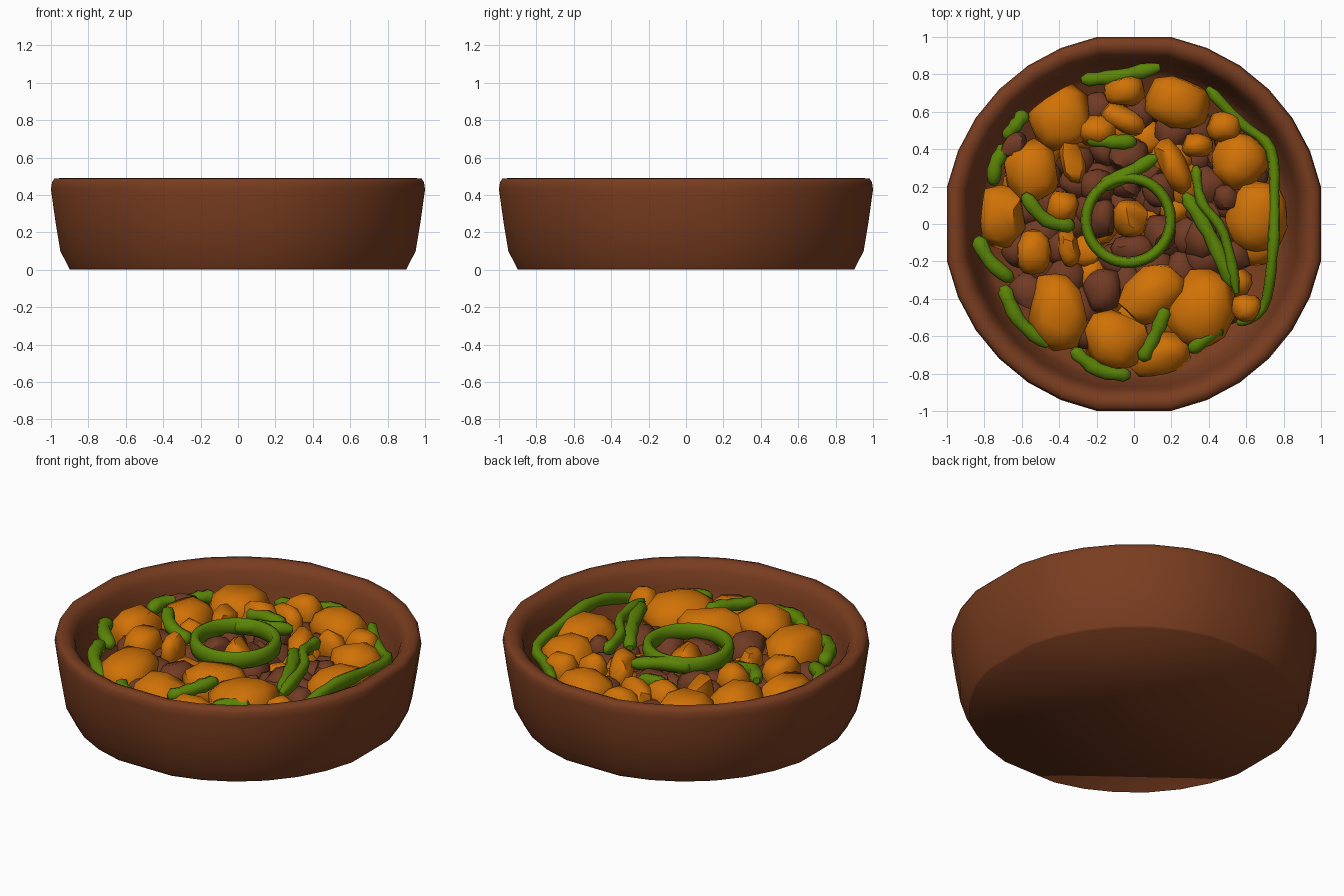
import bpy, bmesh, math, random
from mathutils import Vector, Matrix

if "Cube" in bpy.data.objects:
    bpy.data.objects.remove(bpy.data.objects["Cube"])

random.seed(7)


def material(name, rgb):
    m = bpy.data.materials.new(name)
    m.diffuse_color = (*rgb, 1)
    m.use_nodes = True
    m.node_tree.nodes["Principled BSDF"].inputs["Base Color"].default_value = m.diffuse_color
    return m


CLAY = material("clay brown", (0.19, 0.046, 0.014))
MEAT = material("meat brown", (0.165, 0.044, 0.018))
POTATO = material("potato orange", (0.63, 0.168, 0.002))
GREEN = material("pepper green", (0.105, 0.23, 0.002))


def finish(bm, name, mat, angle):
    bmesh.ops.recalc_face_normals(bm, faces=bm.faces)
    me = bpy.data.meshes.new(name)
    bm.to_mesh(me)
    bm.free()
    me.materials.append(mat)
    me.shade_smooth()
    me.set_sharp_from_angle(angle=math.radians(angle))
    ob = bpy.data.objects.new(name, me)
    bpy.context.collection.objects.link(ob)
    return ob


def lathe(name, profile, n, mat):
    """Turned shape whose outline is slightly flattened on the four sides."""
    def flat(c):
        return max(-1, min(1, c * 1.019))
    bm = bmesh.new()
    rings = [[bm.verts.new((r * flat(math.cos(2 * math.pi * i / n)), r * flat(math.sin(2 * math.pi * i / n)), z))
              for i in range(n)] for r, z in profile]
    for a, b in zip(rings, rings[1:]):
        for i in range(n):
            j = (i + 1) % n
            bm.faces.new((a[i], a[j], b[j], b[i]))
    bm.faces.new(rings[0])
    bm.faces.new(rings[-1])
    return finish(bm, name, mat, 100)


def chunk(name, mat, x, y, z, rx, ry, rz, rot=0, rough=0.08):
    """Angular boiled chunk: hull of a squared-off, jittered ball kept inside the wall."""
    bm = bmesh.new()
    bmesh.ops.create_icosphere(bm, subdivisions=2, radius=1)
    spin = Matrix.Rotation(random.uniform(0, 6.3), 3, 'Z') @ Matrix.Rotation(random.uniform(-.5, .5), 3, 'X')
    bmesh.ops.delete(bm, geom=random.sample(list(bm.verts), 10), context='VERTS')
    turn = Matrix.Rotation(math.radians(rot), 3, 'Z')
    for v in bm.verts:
        p = spin @ v.co
        p = Vector([math.copysign(abs(c) ** 0.85, c) for c in p]) * random.uniform(1 - rough, 1.0)
        p = turn @ Vector((p.x * rx, p.y * ry, p.z * rz)) + Vector((x, y, z))
        r = math.hypot(p.x, p.y)
        if r > 0.82:
            p.x, p.y = p.x * 0.82 / r, p.y * 0.82 / r
        v.co = p
    res = bmesh.ops.convex_hull(bm, input=list(bm.verts))
    junk = {g for g in res["geom_interior"] + res["geom_unused"] if isinstance(g, bmesh.types.BMVert)}
    bmesh.ops.delete(bm, geom=list(junk), context='VERTS')
    return finish(bm, name, mat, 48)


def strip(name, pts, w=0.028, h=0.045, closed=False):
    """Pepper strip: oval section swept along a smooth path, tapered at open ends."""
    P = [Vector(p) for p in pts]
    n = len(P)
    path = []
    for i in range(n if closed else n - 1):
        if closed:
            a, b, c, d = (P[(i + k) % n] for k in (-1, 0, 1, 2))
        else:
            a, b, c, d = (P[min(max(i + k, 0), n - 1)] for k in (-1, 0, 1, 2))
        for s in range(4):
            t = s / 4
            path.append(0.5 * (2 * b + (c - a) * t + (2 * a - 5 * b + 4 * c - d) * t * t
                               + (3 * b - a - 3 * c + d) * t ** 3))
    if not closed:
        path.append(P[-1])
    m, k = len(path), 8
    bm = bmesh.new()
    rings = []
    for i, p in enumerate(path):
        q0 = path[(i - 1) % m] if closed or i else p
        q1 = path[(i + 1) % m] if closed or i < m - 1 else p
        t = (q1 - q0).normalized()
        side = t.cross(Vector((0, 0, 1))).normalized()
        up = side.cross(t)
        f = 1 if closed else (0.5 if i in (0, m - 1) else random.uniform(0.85, 1.15))
        ring = []
        for j in range(k):
            c, s = (math.copysign(abs(v) ** 0.75, v) for v in
                    (math.cos(2 * math.pi * j / k), math.sin(2 * math.pi * j / k)))
            ring.append(bm.verts.new(p + side * (w * f * c) + up * (h * f * s)))
        rings.append(ring)
    for i in range(m if closed else m - 1):
        a, b = rings[i], rings[(i + 1) % m]
        for j in range(k):
            bm.faces.new((a[j], a[(j + 1) % k], b[(j + 1) % k], b[j]))
    if not closed:
        bm.faces.new(rings[0])
        bm.faces.new(rings[-1])
    return finish(bm, name, GREEN, 60)


# Clay bowl with a rounded rim
lathe("bowl", [(0.90, 0), (0.905, 0.012), (0.95, 0.10), (0.975, 0.25), (1.0, 0.43), (0.995, 0.465),
               (0.983, 0.487), (0.945, 0.49), (0.915, 0.475), (0.89, 0.44), (0.87, 0.36),
               (0.83, 0.16), (0.78, 0.09)], 32, CLAY)

# Hidden bed of meat and potato pieces
for i in range(75):
    r, a = 0.70 * math.sqrt((i + 0.5) / 75), i * 2.39996
    size = random.uniform(0.09, 0.13)
    orange = i % 4 == 0
    chunk("small_potato_bed" if orange else "meat_bed", POTATO if orange else MEAT,
          r * math.cos(a), r * math.sin(a), random.uniform(0.2, 0.27),
          size, size * random.uniform(0.75, 1.1), 0.1, random.uniform(0, 180))

# Large potatoes: x, y, z, half width, half depth, turn
for x, y, z, rx, ry, rot in [
        (-.39, .57, .30, .18, .19, 20), (.23, .65, .30, .19, .15, -12), (-.55, .28, .29, .16, .18, 0),
        (.56, .33, .30, .16, .16, -30), (-.71, .04, .29, .14, .18, 0), (.66, .04, .29, .18, .20, 0),
        (-.41, -.47, .30, .17, .22, 10), (.10, -.37, .33, .20, .15, 40), (.36, -.45, .32, .19, .22, -20),
        (-.10, -.62, .30, .19, .16, -15), (.14, -.70, .27, .18, .12, 20)]:
    chunk("large_potato", POTATO, x, y, z, rx, ry, 0.14, rot, 0.05)

# Small potatoes: x, y, half width, half depth, turn
for x, y, rx, ry, rot in [(-.06, .56, .14, .07, -25), (.21, .31, .08, .17, 25), (-.33, .34, .07, .14, 15),
                          (-.38, .09, .09, .10, 0), (-.02, .03, .10, .11, 0), (-.54, -.15, .10, .13, 0),
                          (.34, .42, .09, .07, 0), (-.05, .71, .12, .09, 0), (-.20, .50, .12, .09, 0),
                          (-.35, -.13, .06, .11, 10), (.60, -.45, .09, .08, 0), (.48, .52, .10, .09, 0)]:
    chunk("small_potato", POTATO, x, y, 0.32, rx, ry, 0.12, rot)

# Meat pieces near the top
for x, y, rx, ry in [(-.17, -.35, .11, .13), (-.02, .36, .12, .10), (.36, -.08, .10, .13), (.14, .18, .10, .10),
                     (.0, -.14, .13, .09), (.50, .14, .08, .08), (-.20, .2, .1, .1), (-.66, .42, .1, .09),
                     (-.17, .03, .08, .12), (.14, -.05, .09, .11)]:
    chunk("meat_piece", MEAT, x, y, 0.29, rx, ry, 0.11)

# Pepper ring in the middle
strip("pepper_ring", [(-.03 + .226 * math.cos(i * math.pi / 6), .02 + .226 * math.sin(i * math.pi / 6), .405)
                      for i in range(12)], 0.030, 0.052, True)

# Pepper strips around it
for pts in [[(-.18, .20, .40), (-.03, .27, .41), (.12, .36, .40)],
            [(-.28, .77, .30), (-.08, .79, .32), (.14, .84, .34)],
            [(-.25, .46, .35), (-.12, .44, .38), (.01, .44, .36)],
            [(-.58, .60, .32), (-.63, .53, .33), (-.69, .46, .31)],
            [(-.68, .42, .33), (-.74, .32, .35), (-.75, .21, .33)],
            [(-.59, .16, .41), (-.47, .02, .39), (-.32, -.01, .35)],
            [(-.84, -.07, .35), (-.77, -.20, .36), (-.65, -.30, .34)],
            [(-.70, -.33, .36), (-.62, -.51, .36), (-.46, -.65, .33)],
            [(-.33, -.67, .35), (-.19, -.78, .34), (-.02, -.81, .32)],
            [(.17, -.45, .41), (.12, -.58, .40), (.04, -.73, .38)],
            [(.47, -.55, .37), (.38, -.61, .38), (.30, -.68, .36)],
            [(.33, .31, .40), (.36, .12, .42), (.48, -.05, .42), (.55, -.37, .39)],
            [(.27, .16, .38), (.40, -.05, .40), (.53, -.33, .39)],
            [(.39, .73, .36), (.57, .54, .34), (.73, .40, .35), (.75, .10, .39),
             (.74, -.18, .41), (.69, -.45, .34), (.55, -.53, .32)]]:
    strip("pepper_strip", pts, 0.028 if len(pts) > 3 else 0.037, 0.037)
